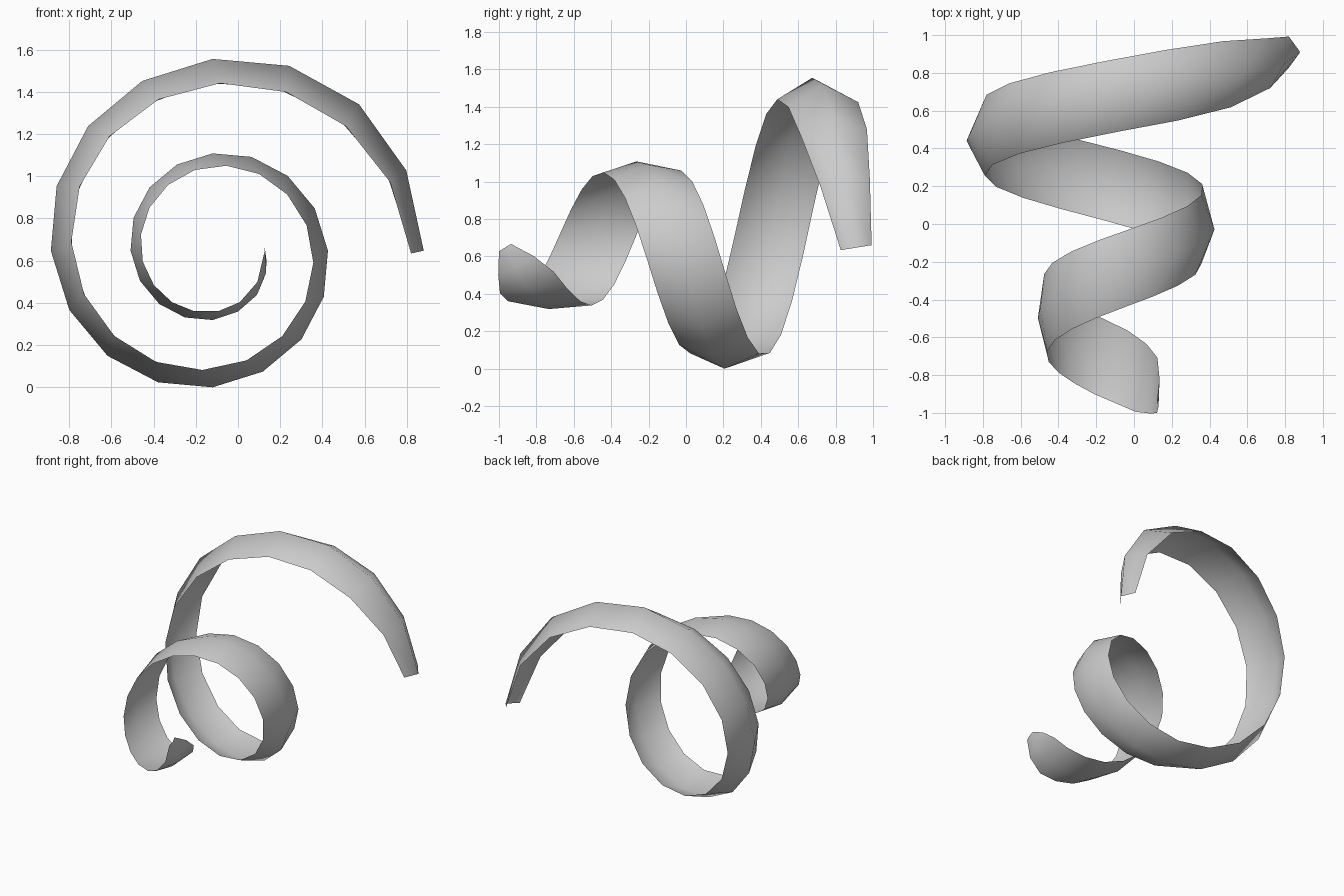
import bpy, bmesh, math
from mathutils import Vector

if "Cube" in bpy.data.objects:
    bpy.data.objects.remove(bpy.data.objects["Cube"])

STEPS = 32            # 16 stations per turn, two turns
CX, CZ = -0.12, 0.65  # spiral axis
R0, R1 = 0.242, 0.94  # edge radius grows exponentially
Y0, Y1 = -0.968, 0.91
FULL = 0.38


def width(i):
    # ribbon narrows at both ends
    start = [0.075, 0.22, 0.33, 0.36]
    end = [0.167, 0.267, 0.355]
    if i < len(start):
        return start[i]
    if STEPS - i < len(end):
        return end[STEPS - i]
    return FULL


# Spiral ribbon: shallow V section swept square to a widening helix
bm = bmesh.new()
rows = []
pitch = (Y1 - Y0) / (4 * math.pi)
for i in range(STEPS + 1):
    t = i / STEPS
    a = 4 * math.pi * t
    r = R0 * (R1 / R0) ** t
    w = width(i)
    ridge = r * (1 + 0.145 * w / FULL)
    radial = Vector((math.cos(a), 0, -math.sin(a)))
    around = Vector((-math.sin(a), 0, -math.cos(a)))
    across = (Vector((0, 1, 0)) * r - around * pitch).normalized()
    axis = Vector((CX, Y0 + (Y1 - Y0) * t, CZ))
    pts = [axis + radial * r - across * w / 2,
           axis + radial * ridge,
           axis + radial * r + across * w / 2]
    rows.append([bm.verts.new(p) for p in pts])

for p, q in zip(rows, rows[1:]):
    for j in range(2):
        f = bm.faces.new((p[j], p[j + 1], q[j + 1], q[j]))
        f.smooth = True
        f.normal_update()
bm.normal_update()

# Face the surface outward from the axis
f = next(iter(bm.faces))
c = f.calc_center_median()
if f.normal.dot(Vector((c.x - CX, 0, c.z - CZ))) < 0:
    bmesh.ops.reverse_faces(bm, faces=bm.faces[:])

# Stand the ribbon on the floor
low = min(v.co.z for v in bm.verts)
for v in bm.verts:
    v.co.z -= low

mesh = bpy.data.meshes.new("spiral_ribbon")
bm.to_mesh(mesh)
bm.free()
bpy.context.collection.objects.link(bpy.data.objects.new("spiral_ribbon", mesh))
